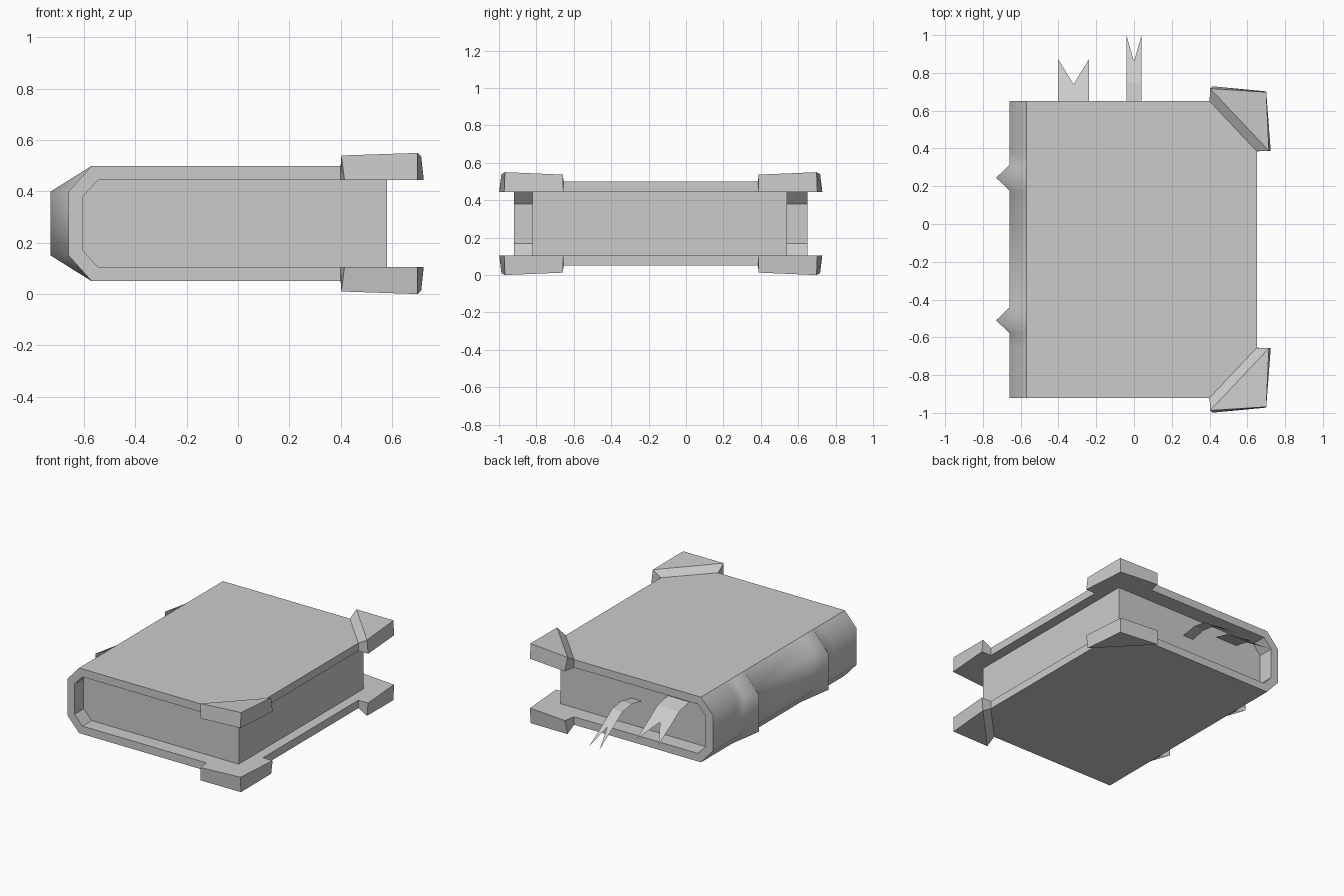
import bpy, bmesh

if "Cube" in bpy.data.objects:
    bpy.data.objects.remove(bpy.data.objects["Cube"])

MID_Z, MID_Y = 0.275, -0.135      # symmetry planes of the book


def make(name, verts, faces, normals=True):
    mesh = bpy.data.meshes.new(name)
    mesh.from_pydata(verts, [], faces)
    if normals:
        bm = bmesh.new()
        bm.from_mesh(mesh)
        bmesh.ops.recalc_face_normals(bm, faces=bm.faces)
        bm.to_mesh(mesh)
        bm.free()
    obj = bpy.data.objects.new(name, mesh)
    bpy.context.collection.objects.link(obj)
    return obj


def both(half):
    """Complete a half (x, z) profile by mirroring it over the mid height."""
    return half + [(x, 2 * MID_Z - z) for x, z in reversed(half)]


def loft(name, stations, caps):
    """Join closed (x, z) profiles placed along y."""
    n = len(stations[0][1])
    verts = [(x, y, z) for y, prof in stations for x, z in prof]
    faces = []
    for s in range(len(stations) - 1):
        for i in range(n):
            j = (i + 1) % n
            faces.append((s * n + i, s * n + j, (s + 1) * n + j, (s + 1) * n + i))
    for base in (0, (len(stations) - 1) * n):
        faces += [tuple(base + i for i in cap) for cap in caps]
    return make(name, verts, faces)


# Cover: C-shaped section with raised spine bands and cut-off fore corners
def cover_section(right, spine):
    outer = both([(right, 0.50), (-0.57, 0.50), (spine, 0.40)])
    inner = both([(right, 0.445), (-0.545, 0.445), (-0.605, 0.38)])
    return outer + inner[::-1]


stations = [(-0.92, 0.40, -0.66), (-0.655, 0.65, -0.66)]
for band_y in (-0.51, 0.245):
    stations += [(band_y - 0.067, 0.65, -0.66), (band_y, 0.65, -0.73),
                 (band_y + 0.067, 0.65, -0.66)]
stations += [(0.385, 0.65, -0.66), (0.65, 0.40, -0.66)]
cover = loft("cover", [(y, cover_section(r, s)) for y, r, s in stations],
             [(i, i + 1, 10 - i, 11 - i) for i in range(5)])

# Smooth shading only across the outside of the spine
bm = bmesh.new()
bm.from_mesh(cover.data)
spine = {f for f in bm.faces
         if abs(f.normal.y) < 0.95 and f.normal.x < -0.2
         and f.calc_center_median().x < -0.606}
for f in spine:
    f.smooth = True
for e in bm.edges:
    e.smooth = all(f in spine for f in e.link_faces)
bm.to_mesh(cover.data)
bm.free()

# Page block
pages = both([(0.58, 0.445), (-0.545, 0.445), (-0.605, 0.38)])
loft("pages", [(-0.82, pages), (0.54, pages)], [tuple(range(6))])

# Four corner guards, mirrored from one
guard = [(0.40, -0.92, 0.445), (0.65, -0.655, 0.445),          # inner, low
         (0.40, -0.92, 0.50), (0.65, -0.655, 0.50),            # inner, high
         (0.415, -0.999, 0.445), (0.70, -0.972, 0.445), (0.724, -0.656, 0.445),
         (0.403, -0.987, 0.54), (0.70, -0.968, 0.55), (0.714, -0.658, 0.537)]
guard_faces = [(0, 4, 5, 6, 1), (4, 5, 8, 7), (5, 6, 9, 8), (7, 8, 9),
               (2, 3, 9, 7), (0, 2, 7, 4), (1, 6, 9, 3), (0, 1, 3, 2)]
for v_name, top in (("top", True), ("bottom", False)):
    for y_name, front in (("front", True), ("back", False)):
        make(f"corner_guard_{v_name}_{y_name}",
             [(x, y if front else 2 * MID_Y - y, z if top else 2 * MID_Z - z)
              for x, y, z in guard], guard_faces)


# Ribbon bookmarks: drooping strips with forked tails
def ribbon(name, x0, x1, path):
    verts = [(x, y, z) for y, z in path for x in (x0, x1)]
    k = len(path) - 2
    faces = [(2 * i, 2 * i + 1, 2 * i + 3, 2 * i + 2) for i in range(k - 1)]
    verts.append(((x0 + x1) / 2, *path[k]))
    m, a = len(verts) - 1, 2 * k
    faces += [(a - 2, a - 1, a + 1, m, a), (a, m, a + 2), (m, a + 1, a + 3)]
    make(name, verts, faces)


ribbon("wide_ribbon", -0.403, -0.237,
       [(0.54, 0.38), (0.65, 0.355), (0.74, 0.295), (0.875, 0.21)])
ribbon("narrow_ribbon", -0.04, 0.04,
       [(0.54, 0.29), (0.65, 0.31), (0.75, 0.295), (0.86, 0.22), (1.0, 0.13)])
